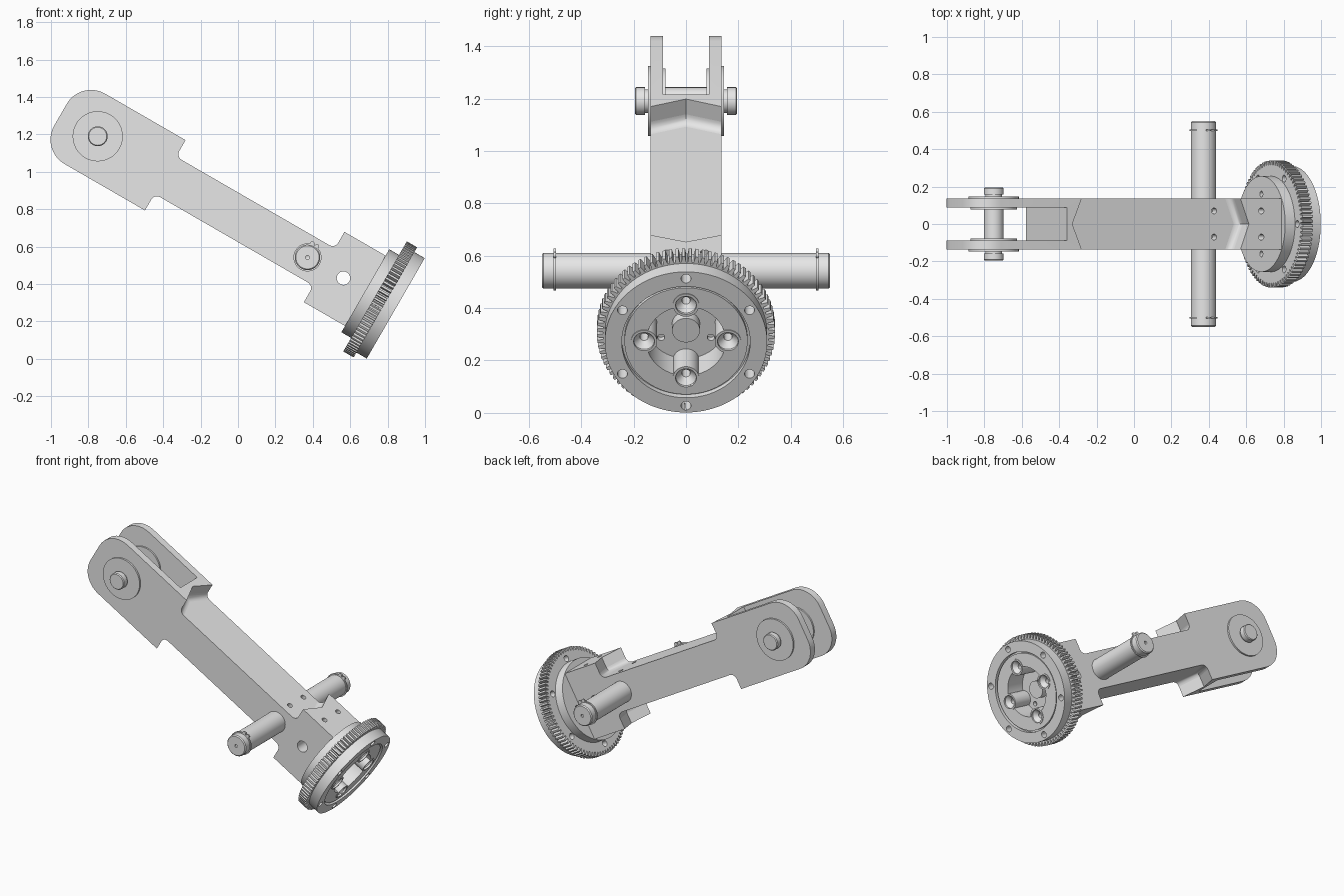
import bpy, bmesh
from math import pi, sin, cos, radians
from mathutils import Matrix, Vector

if "Cube" in bpy.data.objects:
    bpy.data.objects.remove(bpy.data.objects["Cube"])

# Everything is built in the arm's own frame (x along the arm, pin at origin), tilted at the end
TILT = Matrix.Translation((-0.75, 0, 1.19)) @ Matrix.Rotation(radians(30), 4, 'Y')
ALONG_X = Matrix.Rotation(pi / 2, 4, 'Y')
ALONG_Y = Matrix.Rotation(-pi / 2, 4, 'X')
ALONG_Z = Matrix.Identity(4)
HALF_W, ARM_H, END_H = 0.135, 0.115, 0.217
parts = []

steel = bpy.data.materials.new("grey_steel")
steel.use_nodes = True
GREY = (0.8, 0.8, 0.8, 1)
steel.diffuse_color = GREY
steel.node_tree.nodes["Principled BSDF"].inputs["Base Color"].default_value = GREY


def finish(name, bm, keep=True):
    bmesh.ops.recalc_face_normals(bm, faces=bm.faces)
    mesh = bpy.data.meshes.new(name)
    bm.to_mesh(mesh)
    bm.free()
    ob = bpy.data.objects.new(name, mesh)
    bpy.context.collection.objects.link(ob)
    if keep:
        parts.append(ob)
    return ob


def lathe(name, profile, axis, at=(0, 0, 0), steps=48, keep=True):
    """Turn a (radius, position) profile about an axis."""
    bm = bmesh.new()
    vs = [bm.verts.new((r, 0, a)) for r, a in profile]
    es = [bm.edges.new(p) for p in zip(vs, vs[1:])]
    bmesh.ops.spin(bm, geom=vs + es, cent=(0, 0, 0), axis=(0, 0, 1),
                   angle=2 * pi, steps=steps)
    bmesh.ops.remove_doubles(bm, verts=bm.verts, dist=1e-5)
    bm.transform(Matrix.Translation(at) @ axis)
    return finish(name, bm, keep)


def rod(name, r, a, b, axis, at=(0, 0, 0), steps=32, keep=True):
    return lathe(name, [(0, a), (r, a), (r, b), (0, b)], axis, at, steps, keep)


def plate(name, plan, h, round_x=None, radius=0.0, keep=True):
    """Extrude an (x, y) plan to z = -h..h, rounding the corners at x = round_x."""
    bm = bmesh.new()
    f = bm.faces.new([bm.verts.new((x, y, -h)) for x, y in plan])
    ext = bmesh.ops.extrude_face_region(bm, geom=[f])["geom"]
    bmesh.ops.translate(bm, vec=(0, 0, 2 * h),
                        verts=[g for g in ext if isinstance(g, bmesh.types.BMVert)])
    if round_x is not None:
        ends = [e for e in bm.edges
                if all(abs(v.co.x - round_x) < 1e-4 for v in e.verts)
                and abs(e.verts[0].co.z - e.verts[1].co.z) < 1e-4]
        bmesh.ops.bevel(bm, geom=ends, offset=radius, segments=10,
                        affect='EDGES', profile=0.5)
    return finish(name, bm, keep)


def combine(ob, others, op):
    """Apply booleans, then drop the helper objects."""
    for other in others:
        other.hide_render = True
        m = ob.modifiers.new("bool", 'BOOLEAN')
        m.operation, m.solver, m.object = op, 'EXACT', other
    dg = bpy.context.evaluated_depsgraph_get()
    ob.data = bpy.data.meshes.new_from_object(ob.evaluated_get(dg))
    ob.modifiers.clear()
    for other in others:
        bpy.data.objects.remove(other)


# Arm: forked end, beam and hub block, with V-shaped shoulders
W, S = HALF_W, 0.088
FORK, FORK_V, BLOCK, BLOCK_V = 0.417, 0.36, 1.398, 1.45
arm = plate("arm_body", [(-0.23, -W), (FORK, -W), (FORK_V, 0), (FORK, W), (-0.23, W),
                         (-0.23, S), (0.326, S), (0.326, -S), (-0.23, -S)],
            END_H, round_x=-0.23, radius=0.15)
beam = plate("beam", [(0.34, -W), (1.5, -W), (1.5, W), (0.34, W)], ARM_H, keep=False)
block = plate("block", [(BLOCK, -W), (1.66, -W), (1.66, W), (BLOCK, W), (BLOCK_V, 0)],
              END_H, keep=False)
combine(arm, [beam, block], 'UNION')

drills = [rod("drill", 0.036, -0.3, 0.3, ALONG_Y, (1.517, 0, 0), keep=False)]
for x, low in ((1.294, 0.07), (1.527, 0.15)):
    for y in (-0.07, 0.07):
        drills.append(rod("drill", 0.016, low, 0.3, ALONG_Z, (x, y, 0), 20, False))
combine(arm, drills, 'DIFFERENCE')


# Rounded fillets at the foot of each shoulder
def fillet(name, edge, mid, sx, sz, r=0.035):
    arc = [(r - r * sin(a), r - r * cos(a)) for a in [i * pi / 12 for i in range(7)]]
    section = [(-0.004, -0.004), (r, -0.004)] + arc + [(-0.004, r)]
    bm = bmesh.new()
    rows = [[bm.verts.new((x0 + sx * a, y, sz * (ARM_H + b))) for a, b in section]
            for y, x0 in ((-W, edge), (0, mid), (W, edge))]
    n = len(section)
    for p, q in zip(rows, rows[1:]):
        for i in range(n):
            j = (i + 1) % n
            bm.faces.new((p[i], p[j], q[j], q[i]))
    bm.faces.new(rows[0])
    bm.faces.new(rows[-1])
    finish(name, bm)


for side, sz in (("upper", 1), ("lower", -1)):
    fillet(side + "_fork_fillet", FORK, FORK_V, 1, sz)
    fillet(side + "_block_fillet", BLOCK, BLOCK_V, -1, sz)

# Fork pin with grooved ends, and washers
half = [(0, 0.195), (0.048, 0.195), (0.053, 0.19), (0.053, 0.157), (0.045, 0.157),
        (0.045, 0.14), (0.053, 0.14)]
lathe("fork_pin", half + [(r, -a) for r, a in reversed(half)], ALONG_Y)
for side, s in (("left", 1), ("right", -1)):
    rod(side + "_outer_washer", 0.134, s * 0.134, s * 0.146, ALONG_Y, steps=64)
    rod(side + "_inner_washer", 0.125, s * 0.078, s * 0.089, ALONG_Y, steps=64)

# Cross shaft with centre-drilled ends and retaining rings
SHAFT_X = 1.295
half = [(0, 0.535), (0.01, 0.54), (0.01, 0.55), (0.062, 0.55), (0.068, 0.544)]
lathe("cross_shaft", half + [(r, -a) for r, a in reversed(half)], ALONG_Y, (SHAFT_X, 0, 0))
for side, s in (("left", 1), ("right", -1)):
    rod(side + "_retaining_ring", 0.075, s * 0.496, s * 0.505, ALONG_Y, (SHAFT_X, 0, 0), 48)
    for end, dx in (("front", 0.014), ("rear", -0.014)):
        rod(side + "_ring_" + end + "_ear", 0.012, s * 0.496, s * 0.505, ALONG_Y,
            (SHAFT_X + dx, 0, 0.077), 16)

# Hub: back flange, front ring, grooved face, pocket and centre post in one turning
hub = lathe("hub", [(0, 1.652), (0.256, 1.652), (0.256, 1.775), (0.31, 1.775), (0.31, 1.84),
                    (0.245, 1.84), (0.245, 1.815), (0.235, 1.815), (0.235, 1.832),
                    (0.152, 1.832), (0.152, 1.7), (0.053, 1.7), (0.053, 1.75), (0, 1.75)],
            ALONG_X, steps=96)


def around(radius, count, start=0.0):
    for i in range(count):
        a = start + 2 * pi * i / count
        yield (0, radius * sin(a), radius * cos(a))


bosses = [rod("boss", 0.05, 1.69, 1.836, ALONG_X, p, 32, False) for p in around(0.16, 4)]
combine(hub, bosses, 'UNION')


def bolt_holes():
    return [rod("drill", 0.019, 1.69, 1.9, ALONG_X, p, 20, False) for p in around(0.28, 6)]


screw = [(0, 1.6), (0.016, 1.6), (0.016, 1.8), (0.04, 1.825), (0.04, 1.9), (0, 1.9)]
holes = bolt_holes()
holes += [lathe("drill", screw, ALONG_X, p, 24, False) for p in around(0.16, 4)]
holes += [rod("drill", 0.014, 1.675, 1.75, ALONG_X, (0, y, -0.06), 16, False)
          for y in (-0.095, 0.095)]
combine(hub, holes, 'DIFFERENCE')

# Toothed ring
TEETH, TIP, ROOT = 84, 0.34, 0.316
bm = bmesh.new()
loops = [[], [], [], []]
for t in range(TEETH):
    for frac, r in ((0.0, ROOT), (0.28, ROOT), (0.42, TIP), (0.86, TIP)):
        a = 2 * pi * (t + frac) / TEETH
        for loop, (rad, x) in zip(loops, ((r, 1.712), (r, 1.776), (0.25, 1.776), (0.25, 1.712))):
            loop.append(bm.verts.new((x, rad * sin(a), rad * cos(a))))
count = TEETH * 4
for k in range(4):
    p, q = loops[k], loops[(k + 1) % 4]
    for i in range(count):
        j = (i + 1) % count
        bm.faces.new((p[i], p[j], q[j], q[i]))
gear = finish("toothed_ring", bm)
combine(gear, bolt_holes(), 'DIFFERENCE')

# Tilt into place, colour and shade
bpy.ops.object.select_all(action='DESELECT')
for ob in parts:
    ob.data.transform(TILT)
    ob.data.materials.clear()
    ob.data.materials.append(steel)
    ob.select_set(True)
bpy.context.view_layer.objects.active = arm
bpy.ops.object.shade_smooth_by_angle(angle=radians(30))
